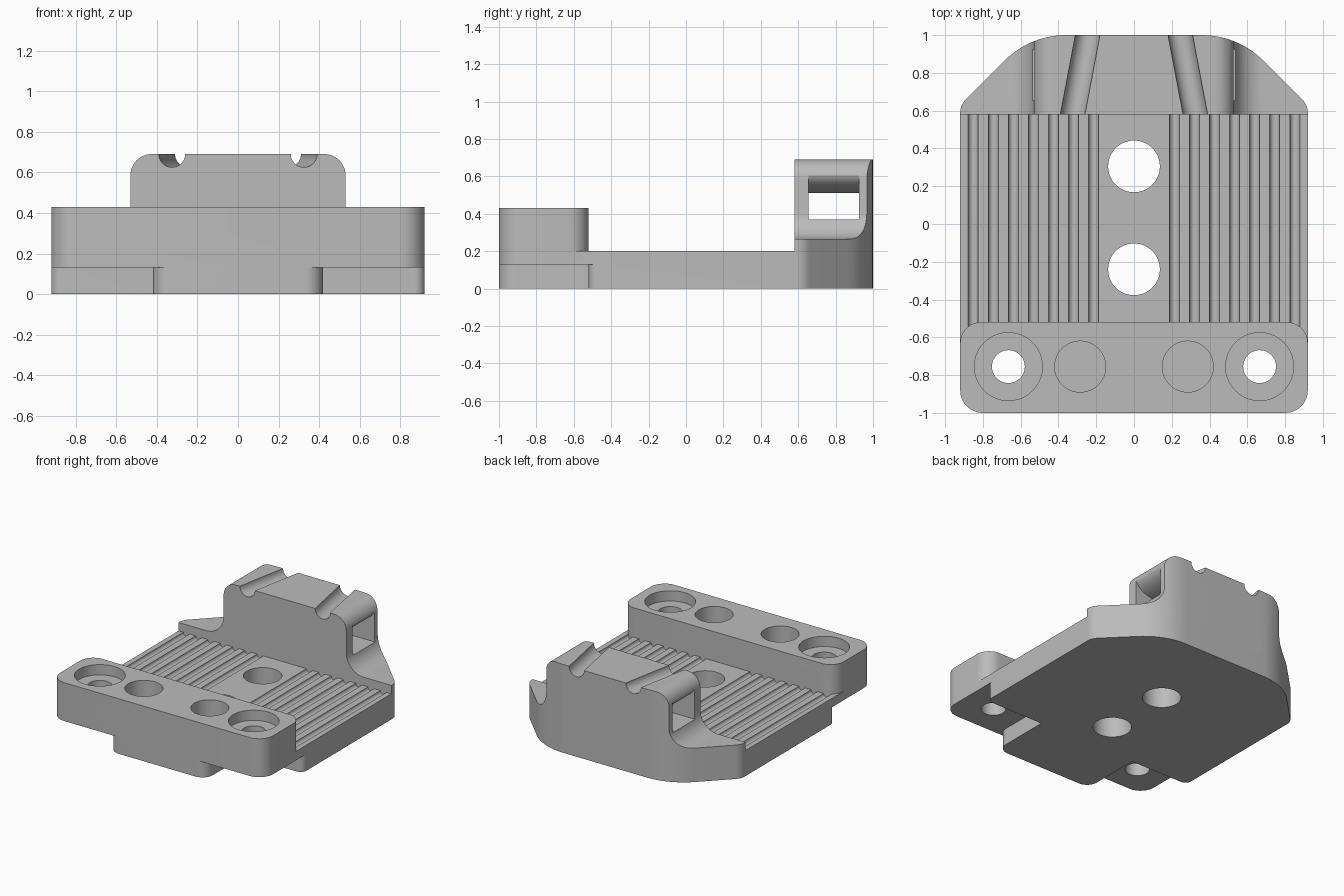
import bpy, bmesh, math
from mathutils import Vector

if "Cube" in bpy.data.objects:
    bpy.data.objects.remove(bpy.data.objects["Cube"])

grey = bpy.data.materials.new("plain_grey")
grey.use_nodes = True
grey.diffuse_color = (0.5, 0.5, 0.5, 1)
grey.node_tree.nodes["Principled BSDF"].inputs["Base Color"].default_value = (0.5, 0.5, 0.5, 1)


def rounded(corners, steps=12):
    """Polygon from (x, y, radius) corners, each replaced by a tangent arc."""
    out = []
    for i, (x, y, r) in enumerate(corners):
        p = Vector((x, y))
        if r == 0:
            out.append(p)
            continue
        a = (Vector(corners[i - 1][:2]) - p).normalized()
        b = (Vector(corners[(i + 1) % len(corners)][:2]) - p).normalized()
        half = a.angle(b) / 2
        centre = p + (a + b).normalized() * r / math.sin(half)
        start = p + a * r / math.tan(half) - centre
        end = p + b * r / math.tan(half) - centre
        sweep = start.angle_signed(end)
        for k in range(steps + 1):
            t = -sweep * k / steps
            c, s = math.cos(t), math.sin(t)
            out.append(centre + Vector((start.x * c - start.y * s, start.x * s + start.y * c)))
    return out


def mirrored(half):
    """Close a right-hand half outline with its mirror image."""
    return half + [(-c[0], *c[1:]) for c in reversed(half)]


def prism(name, pts, lo, hi, along="z"):
    """Extrude a flat outline along z, or an x-z profile along y."""
    bm = bmesh.new()
    place = (lambda p, d: (p[0], p[1], d)) if along == "z" else (lambda p, d: (p[0], d, p[1]))
    rings = [[bm.verts.new(place(p, d)) for p in pts] for d in (lo, hi)]
    for ring in rings:
        bm.faces.new(ring)
    n = len(pts)
    for i in range(n):
        j = (i + 1) % n
        bm.faces.new((rings[0][i], rings[0][j], rings[1][j], rings[1][i]))
    bmesh.ops.recalc_face_normals(bm, faces=bm.faces)
    mesh = bpy.data.meshes.new(name)
    bm.to_mesh(mesh)
    bm.free()
    mesh.materials.append(grey)
    obj = bpy.data.objects.new(name, mesh)
    bpy.context.collection.objects.link(obj)
    return obj


def disc(x, y, r, steps=48):
    return [(x + r * math.cos(2 * math.pi * k / steps), y + r * math.sin(2 * math.pi * k / steps))
            for k in range(steps)]


def combine(body, tool, operation):
    mod = body.modifiers.new("join", "BOOLEAN")
    mod.operation, mod.object, mod.solver = operation, tool, "EXACT"
    bpy.context.view_layer.objects.active = body
    bpy.ops.object.modifier_apply(modifier=mod.name)
    bpy.data.objects.remove(tool)


# Base plate with a narrow front tongue and a tapered back
back = [(0.92, 0.63, 0.1), (0.55, 1.0, 0.46)]
plate = prism("mount_body", rounded(mirrored(
    [(0.42, -1, 0.09), (0.42, -0.52, 0), (0.92, -0.52, 0.05)] + back)), 0, 0.2)
ledge = prism("ledge", mirrored([(0.92, -0.75), (0.92, -0.4)]), 0.13, 0.2)
combine(plate, ledge, "UNION")

# Round lengthwise grooves on both sides of the plate
for side in (-1, 1):
    for i in range(7):
        groove = prism("groove", disc(side * (0.2135 + 0.1063 * i), 0.2, 0.0265, 24), -0.7, 0.6, "y")
        combine(plate, groove, "DIFFERENCE")

# Front bar
bar = prism("front_bar", rounded(mirrored([(0.92, -1, 0.12), (0.92, -0.52, 0.11)])), 0.13, 0.43)
combine(plate, bar, "UNION")

# Back tower: filleted front profile trimmed to the plate outline
tower = prism("tower", rounded(mirrored(
    [(0.95, 0, 0), (0.95, 0.265, 0), (0.53, 0.265, 0.15), (0.53, 0.69, 0.105)])), 0.58, 1.1, "y")
trim = prism("trim", rounded(mirrored([(0.92, 0, 0)] + back)), 0, 0.8)
combine(tower, trim, "INTERSECT")

# Strap tunnel across the tower, with a rounded lip at each mouth
lip = []
for k in range(13):
    t = math.pi / 2 * k / 12
    lip.append((0.33 + 0.2 * math.cos(t), 0.62 - 0.11 * math.sin(t)))
tunnel = prism("tunnel", mirrored([(0.7, 0.37), (0.7, 0.62)] + lip), 0.655, 0.925, "y")
combine(tower, tunnel, "DIFFERENCE")

# Slanted half-round channels on the tower top
for side in (-1, 1):
    channel = prism("channel", disc(side * 0.325, 0.69, 0.065), 0.5, 1.1, "y")
    for v in channel.data.vertices:
        v.co.x -= side * 0.19 * (v.co.y - 0.58)
    combine(tower, channel, "DIFFERENCE")
combine(plate, tower, "UNION")

# Plate holes, counterbored bar holes and blind pockets
holes = [(0, 0.305, 0.137, -0.1), (0, -0.24, 0.137, -0.1)]
for side in (-1, 1):
    holes += [(side * 0.665, -0.755, 0.18, 0.35), (side * 0.665, -0.755, 0.087, -0.1),
              (side * 0.285, -0.755, 0.135, 0.13)]
for x, y, r, floor in holes:
    combine(plate, prism("hole", disc(x, y, r), floor, 0.6), "DIFFERENCE")

# Smooth the curved walls, keep edges sharp
bpy.ops.object.select_all(action="DESELECT")
plate.select_set(True)
bpy.context.view_layer.objects.active = plate
bpy.ops.object.shade_smooth_by_angle(angle=math.radians(30))
